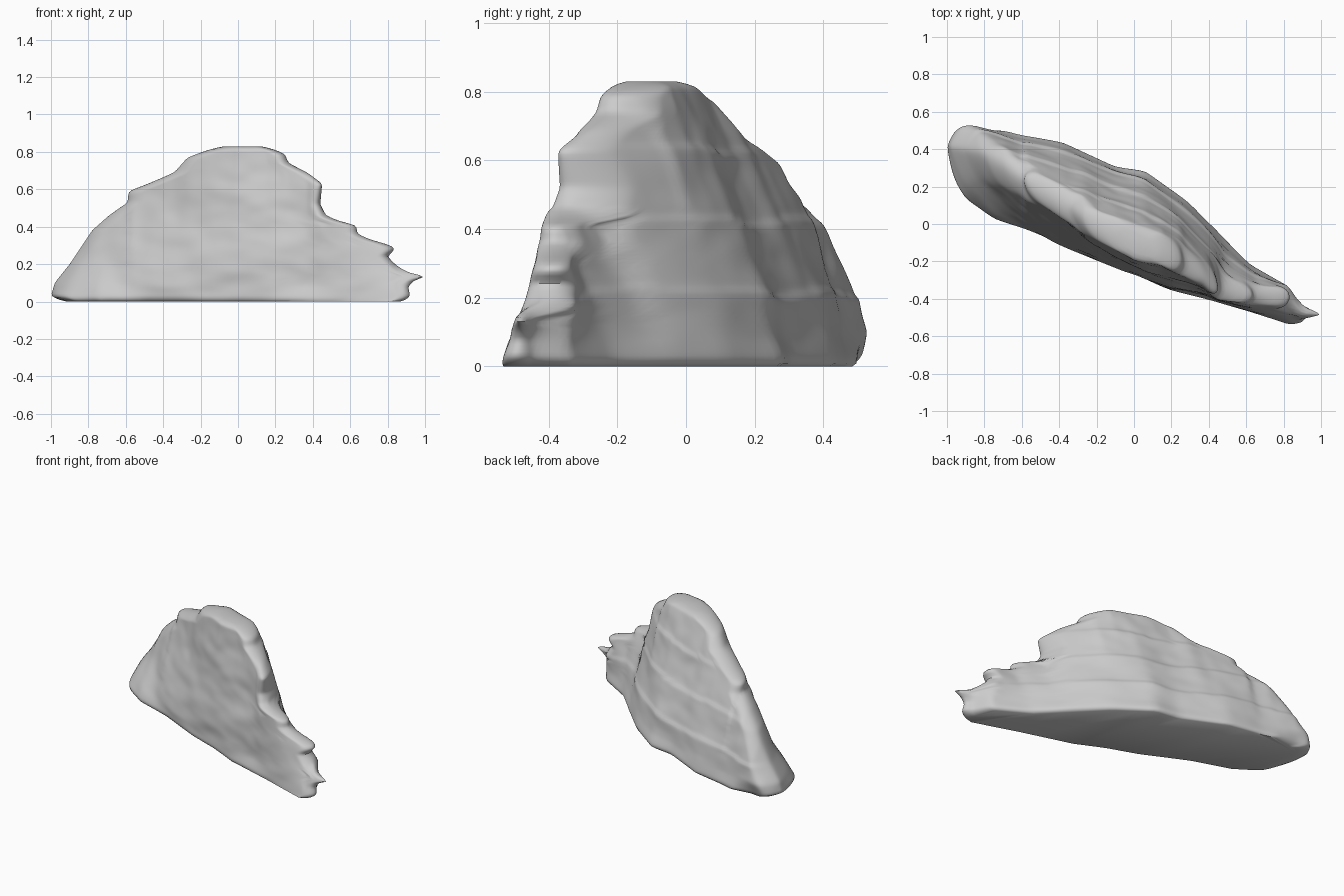
import bpy
import bmesh
import math
from mathutils import Vector, noise

if "Cube" in bpy.data.objects:
    bpy.data.objects.remove(bpy.data.objects["Cube"], do_unlink=True)

HEIGHT = 0.83
HALF_STEPS = 90
LEVELS = 72

# Left and right ends of the slab at each height: (height, x)
left_end = [(0, -.95), (.03, -1), (.1, -.98), (.2, -.9), (.38, -.78), (.46, -.69),
            (.53, -.59), (.59, -.585), (.63, -.48), (.69, -.34), (.77, -.27), (.8, -.19), (.83, -.1)]
right_end = [(0, .9), (.03, .92), (.08, .91), (.11, .94), (.135, 1), (.155, .91), (.19, .85),
             (.24, .8), (.28, .84), (.3, .82), (.33, .71), (.36, .64), (.41, .63), (.43, .54),
             (.46, .47), (.52, .44), (.63, .45), (.69, .37), (.74, .27), (.79, .25), (.83, .15)]

# Edges of the foot and of the crest, seen from above: (x, y)
front_foot = [(-1, .27), (-.97, .2), (-.9, .12), (-.75, .02), (-.5, -.06), (-.2, -.2),
              (0, -.27), (.2, -.36), (.55, -.45), (.85, -.54), (.93, -.54), (1, -.5)]
back_foot = [(-1, .54), (-.97, .56), (-.92, .56), (-.6, .48), (-.38, .44), (-.1, .31),
             (.06, .29), (.28, .13), (.5, -.09), (.62, -.21), (.83, -.33), (.88, -.44), (1, -.47)]
front_crest = [(-1, .36), (-.83, .3), (-.7, .23), (-.58, .15), (-.3, -.02), (0, -.19),
               (.15, -.22), (.25, -.27), (.37, -.33), (.45, -.41), (.62, -.425),
               (.83, -.43), (.89, -.49), (1, -.495)]
back_crest = [(-1, .47), (-.83, .46), (-.69, .38), (-.58, .29), (-.34, .16), (-.19, .06),
              (0, -.01), (.15, -.06), (.25, -.11), (.45, -.28), (.62, -.34),
              (.83, -.34), (.89, -.44), (1, -.475)]


def sample(points, t):
    """Linear interpolation through a list of pairs."""
    if t <= points[0][0]:
        return points[0][1]
    for (a, va), (b, vb) in zip(points, points[1:]):
        if t <= b:
            return va + (vb - va) * (t - a) / (b - a)
    return points[-1][1]


def upper_outline(points, side):
    """Points of one end that no higher point overhangs, as (x, z)."""
    return [(x, z) for z, x in points
            if not any(h > z and side * e >= side * x for h, e in points)]


skyline = sorted(upper_outline(left_end, -1) + upper_outline(right_end, 1))


def bumps(x, z, scale, seed):
    return noise.fractal(Vector((x * scale, z * scale * 1.2, seed)), 1.0, 2.0, 3)


def slab_sides(x, z):
    """Front and back y of the rock at a point of its elevation."""
    rise = min(1.0, z / max(sample(skyline, x), 0.05))
    front, back = sample(front_foot, x), sample(back_foot, x)
    # The left tip overhangs its foot at the back
    tip = max(0.0, min(1.0, (-0.7 - x) / 0.15))
    back -= 0.06 * tip * max(0.0, 1 - z / 0.1)
    front += (sample(front_crest, x) - front) * rise ** 1.1
    back += (sample(back_crest, x) - back) * rise ** 1.35
    room = min(1.0, (back - front) / 0.3) * min(1.0, z / 0.08)
    # Soft swells in front, faint stepped bedding layers behind
    front += 0.025 * room * bumps(x, z, 2.6, 1.5)
    layer = (z / 0.21 + 0.25 * bumps(x, 0, 1.5, 4.0)) % 1.0
    back += room * (0.012 * (layer ** 3 - 0.3) + 0.02 * bumps(x, z, 2.6, 7.5))
    return front, back


def ring(z, shrink=1.0):
    """One level outline of the rock, front edge then back edge."""
    x0, x1 = sample(left_end, z), sample(right_end, z)
    front_edge, back_edge = [], []
    for i in range(HALF_STEPS + 1):
        u = 0.5 - 0.5 * math.cos(math.pi * i / HALF_STEPS)
        x = x0 + (x1 - x0) * u
        front, back = slab_sides(x, z)
        centre, half = (front + back) / 2, (back - front) / 2
        closing = min(1.0, u * (x1 - x0) / 0.08, (1 - u) * (x1 - x0) / 0.06)
        half *= shrink * math.sqrt(max(0.0, 1 - (1 - closing) ** 2))
        x = (x0 + x1) / 2 + (x - (x0 + x1) / 2) * (1 + shrink) / 2
        front_edge.append((x, centre - half, z))
        back_edge.append((x, centre + half, z))
    return front_edge + back_edge[-2:0:-1]


# Stack the outlines into one closed skin
bm = bmesh.new()
levels = [(0, .93), (.008, .97), (.02, 1)]
levels += [(.02 + (HEIGHT - .035) * k / LEVELS, 1) for k in range(1, LEVELS + 1)]
levels += [(HEIGHT - .007, .85), (HEIGHT, .55)]
rings = [[bm.verts.new(p) for p in ring(z, shrink)] for z, shrink in levels]
for low, high in zip(rings, rings[1:]):
    for i in range(len(low)):
        j = (i + 1) % len(low)
        bm.faces.new((low[i], low[j], high[j], high[i]))
bm.faces.new(rings[0][::-1])
bm.faces.new(rings[-1])

# Ease the stacked outlines into one another, keeping the foot and the far tip
soft = [v for r in rings[2:-1] for v in r if v.co.x < 0.92]
for _ in range(2):
    bmesh.ops.smooth_vert(bm, verts=soft, factor=0.5,
                          use_axis_x=True, use_axis_y=True, use_axis_z=True)
bmesh.ops.recalc_face_normals(bm, faces=bm.faces[:])

mesh = bpy.data.meshes.new("rock_slab")
bm.to_mesh(mesh)
bm.free()
rock = bpy.data.objects.new("rock_slab", mesh)
bpy.context.collection.objects.link(rock)

# Plain grey stone
stone = bpy.data.materials.new("grey_stone")
stone.use_nodes = True
colour = (0.6, 0.6, 0.6, 1)
stone.diffuse_color = colour
stone.node_tree.nodes["Principled BSDF"].inputs["Base Color"].default_value = colour
mesh.materials.append(stone)

bpy.context.view_layer.objects.active = rock
rock.select_set(True)
bpy.ops.object.shade_smooth_by_angle(angle=math.radians(50))
